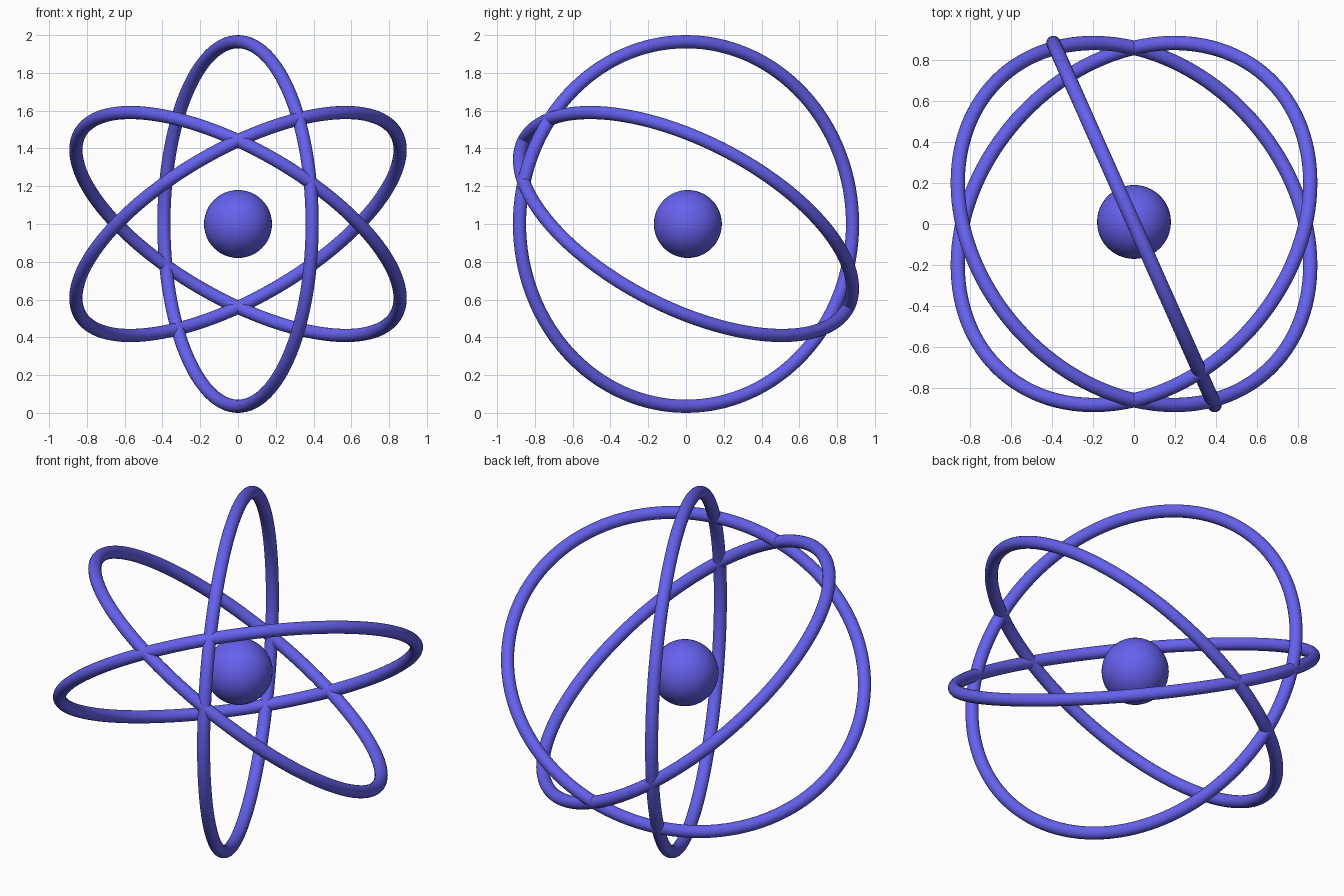
import bpy
import math
from mathutils import Vector, Matrix

if "Cube" in bpy.data.objects:
    bpy.data.objects.remove(bpy.data.objects["Cube"])

RING_R, TUBE_R = 0.965, 0.035
TILT = math.radians(24)

mat = bpy.data.materials.new("violet_blue")
mat.diffuse_color = (0.13, 0.12, 0.85, 1)
mat.use_nodes = True
mat.node_tree.nodes["Principled BSDF"].inputs["Base Color"].default_value = mat.diffuse_color


def finish(name):
    obj = bpy.context.object
    obj.name = name
    obj.data.materials.append(mat)
    bpy.ops.object.shade_smooth()


# central nucleus ball
bpy.ops.mesh.primitive_uv_sphere_add(segments=48, ring_count=24, radius=0.18,
                                     location=(0, 0.01, 1))
finish("nucleus")

# three orbit rings, the same tilted circle turned in 60 degree steps about y
base_normal = Vector((math.cos(TILT), math.sin(TILT), 0))
for i in range(3):
    normal = Matrix.Rotation(math.radians(-60 * i), 3, 'Y') @ base_normal
    bpy.ops.mesh.primitive_torus_add(
        major_segments=128, minor_segments=20,
        major_radius=RING_R, minor_radius=TUBE_R,
        location=(0, 0, 1),
        rotation=normal.to_track_quat('Z', 'Y').to_euler())
    finish(f"orbit_ring_{i + 1}")
